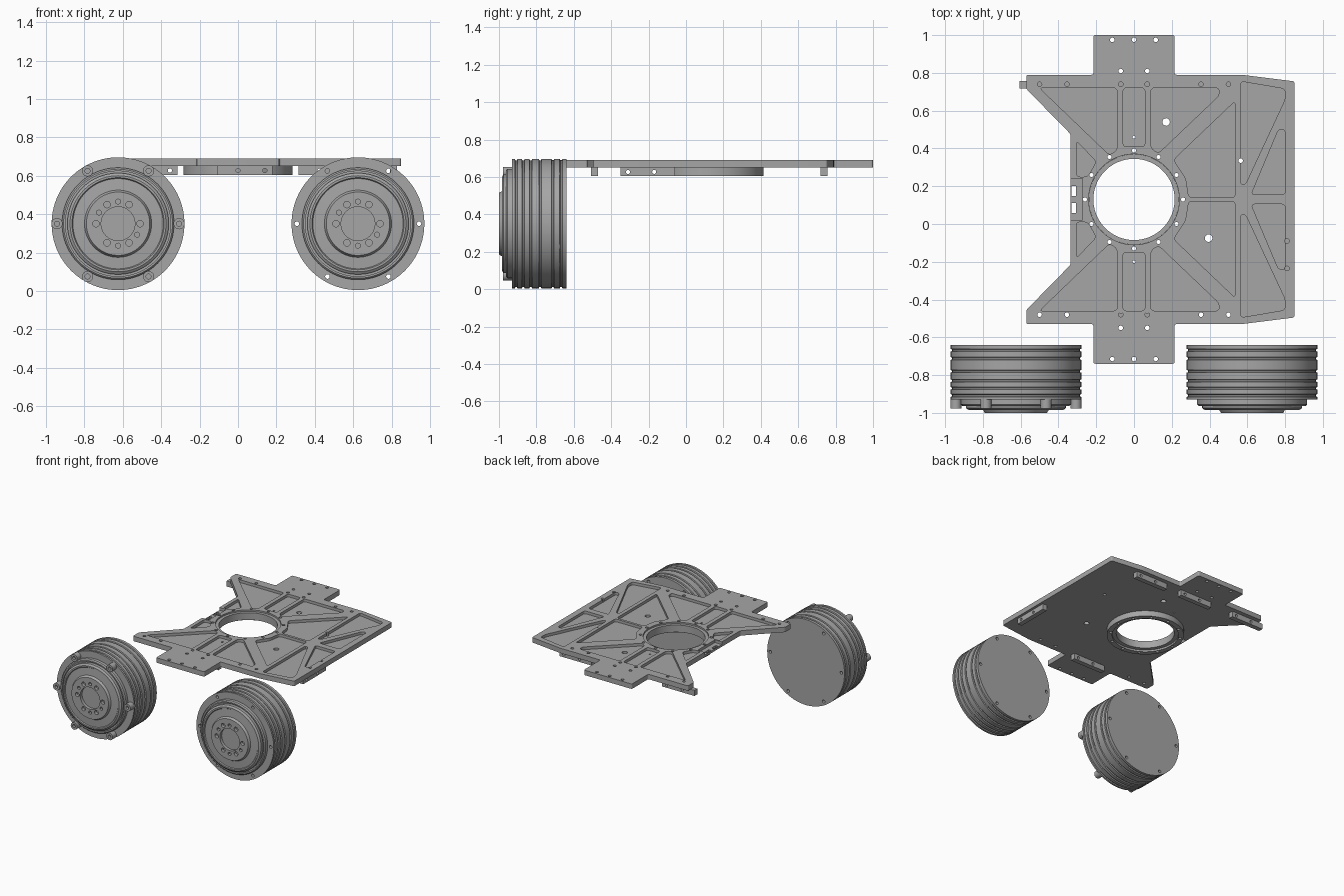
import bpy, bmesh
from math import sin, cos, pi, radians
from mathutils import Vector, Matrix

cube = bpy.data.objects.get("Cube")
if cube:
    bpy.data.objects.remove(cube)

metal = bpy.data.materials.new("machined_grey")
metal.use_nodes = True
GREY = (0.38, 0.38, 0.38, 1)
metal.diffuse_color = GREY
metal.node_tree.nodes["Principled BSDF"].inputs["Base Color"].default_value = GREY

MID_Y = 0.13            # symmetry line of the plate
TOP, UNDER = 0.69, 0.65  # plate faces


def finish(bm, name):
    bmesh.ops.recalc_face_normals(bm, faces=bm.faces)
    mesh = bpy.data.meshes.new(name)
    bm.to_mesh(mesh)
    bm.free()
    mesh.materials.append(metal)
    ob = bpy.data.objects.new(name, mesh)
    bpy.context.scene.collection.objects.link(ob)
    return ob


def smooth(ob):
    bpy.ops.object.select_all(action='DESELECT')
    ob.select_set(True)
    bpy.context.view_layer.objects.active = ob
    bpy.ops.object.shade_smooth_by_angle(angle=radians(30))


def prism(bm, pts, z0, z1):
    low = bm.faces.new([bm.verts.new((x, y, z0)) for x, y in pts])
    new = bmesh.ops.extrude_face_region(bm, geom=[low])["geom"]
    bmesh.ops.translate(bm, vec=(0, 0, z1 - z0),
                        verts=[g for g in new if isinstance(g, bmesh.types.BMVert)])


def rounded(pts, r=0.02, steps=4):
    """Round each corner with a short quadratic curve."""
    out = []
    for i, p in enumerate(pts):
        p, a, b = Vector(p), Vector(pts[i - 1]), Vector(pts[(i + 1) % len(pts)])
        a = p + (a - p).normalized() * min(r, (a - p).length * 0.45)
        b = p + (b - p).normalized() * min(r, (b - p).length * 0.45)
        for k in range(steps + 1):
            t = k / steps
            out.append(a * (1 - t) ** 2 + p * 2 * t * (1 - t) + b * t * t)
    return out


def rod(bm, centre, r, length, axis='Z', seg=16):
    turn = {'Z': Matrix(), 'Y': Matrix.Rotation(pi / 2, 4, 'X'),
            'X': Matrix.Rotation(pi / 2, 4, 'Y')}[axis]
    bmesh.ops.create_cone(bm, cap_ends=True, segments=seg, radius1=r, radius2=r,
                          depth=length, matrix=Matrix.Translation(centre) @ turn)


def lathe(name, profile, centre, axis, closed=False, seg=96):
    """Revolve (radius, along) points about the Y or Z axis."""
    bm = bmesh.new()
    vs = [bm.verts.new((r, h, 0) if axis == 'Y' else (r, 0, h)) for r, h in profile]
    for a, b in zip(vs, vs[1:] + (vs[:1] if closed else [])):
        bm.edges.new((a, b))
    bmesh.ops.spin(bm, geom=bm.verts[:] + bm.edges[:], cent=(0, 0, 0), angle=2 * pi, steps=seg,
                   axis=(0, 1, 0) if axis == 'Y' else (0, 0, 1), use_merge=True)
    bmesh.ops.remove_doubles(bm, verts=bm.verts, dist=0.0001)
    bmesh.ops.translate(bm, vec=centre, verts=bm.verts)
    return finish(bm, name)


def cut(ob, bm):
    """Subtract the solids in bm and keep the result."""
    tool = finish(bm, "cutter")
    tool.hide_render = True
    mod = ob.modifiers.new("cut", 'BOOLEAN')
    mod.operation, mod.solver, mod.object = 'DIFFERENCE', 'EXACT', tool
    dg = bpy.context.evaluated_depsgraph_get()
    mesh = bpy.data.meshes.new_from_object(ob.evaluated_get(dg))
    ob.modifiers.clear()
    ob.data = mesh
    bpy.data.objects.remove(tool)


def mirrored(pts):
    return [(x, 2 * MID_Y - y) for x, y in pts]


# Base plate outline: one half, then its mirror image
half = [(0.85, 0.755), (0.57, 0.79), (0.215, 0.79), (0.215, 1.0), (-0.215, 1.0),
        (-0.215, 0.79), (-0.57, 0.79), (-0.57, 0.715), (-0.335, 0.475)]
bm = bmesh.new()
prism(bm, rounded(half + mirrored(half)[::-1], 0.012), UNDER, TOP)
plate = finish(bm, "base_plate")

# Lightening pockets in the top face
pockets = [
    [(-0.5, 0.72), (-0.09, 0.72), (-0.09, 0.39), (-0.13, 0.365)],
    [(0.09, 0.72), (0.45, 0.72), (0.45, 0.68), (0.13, 0.375), (0.09, 0.4)],
    [(-0.058, 0.72), (0.058, 0.72), (0.058, 0.41), (-0.058, 0.41)],
    [(0.535, 0.65), (0.535, 0.14), (0.29, 0.14), (0.275, 0.24), (0.21, 0.34)],
    [(-0.305, 0.44), (-0.2, 0.33), (-0.245, 0.25), (-0.305, 0.25)],
    [(0.565, 0.755), (0.8, 0.715), (0.8, 0.66), (0.59, 0.21), (0.565, 0.21)],
    [(0.62, 0.155), (0.8, 0.155), (0.8, 0.5), (0.765, 0.5)],
]
bm = bmesh.new()
for p in pockets:
    for pts in (p, mirrored(p)):
        prism(bm, rounded(pts), 0.668, 0.72)
prism(bm, [(-0.36, 0.02), (-0.273, 0.02), (-0.273, 0.24), (-0.36, 0.24)], 0.668, 0.72)
cut(plate, bm)

# Central opening, screw holes and slots
pairs = [(x, 0.74) for x in (-0.5, -0.355, -0.07, 0.07, 0.355, 0.5)]
pairs += [(-0.07, 0.81), (0.07, 0.81), (-0.115, 0.975), (0, 0.975), (0.115, 0.975)]
holes = [(x, y, 0.012) for x, y in pairs + mirrored(pairs)]
holes += [(0.17, 0.54, 0.02), (0.395, -0.075, 0.02), (0.565, 0.335, 0.012),
          (0.81, -0.09, 0.012), (0.81, -0.235, 0.012), (0, 0.46, 0.008), (0, -0.2, 0.008)]
bolt_circle = [(0.26 * cos(k * pi / 6), MID_Y + 0.26 * sin(k * pi / 6), 0.011) for k in range(12)]
bm = bmesh.new()
rod(bm, (0, MID_Y, 0.67), 0.24, 0.2, seg=96)
for x, y, r in holes + bolt_circle:
    rod(bm, (x, y, 0.67), r, 0.2)
for y in (0.085, 0.175):
    prism(bm, [(-0.33, y - 0.027), (-0.308, y - 0.027), (-0.308, y + 0.027), (-0.33, y + 0.027)], 0.6, 0.75)
cut(plate, bm)
smooth(plate)

# Bearing ring under the opening
ring = lathe("bearing_ring", [(0.245, 0.605), (0.285, 0.605), (0.285, UNDER), (0.2395, UNDER), (0.2395, 0.678),
                              (0.215, 0.678), (0.215, 0.62), (0.245, 0.62)],
             (0, MID_Y, 0), 'Z', closed=True)
bm = bmesh.new()
for x, y, r in bolt_circle:
    rod(bm, (x, y, 0.63), r, 0.2)
cut(ring, bm)
smooth(ring)

# Mounting rails below the plate edges
rails = {"back_left_rail": (0.46, 0.737, 'X'), "back_middle_rail": (0.035, 0.737, 'X'),
         "back_right_rail": (-0.46, 0.737, 'X'), "front_middle_rail": (0.035, -0.49, 'X'),
         "left_side_rail": (0.81, -0.205, 'Y')}
for name, (x, y, along) in rails.items():
    bm = bmesh.new()
    sx, sy = (0.145, 0.019) if along == 'X' else (0.019, 0.145)
    prism(bm, [(x - sx, y - sy), (x + sx, y - sy), (x + sx, y + sy), (x - sx, y + sy)], 0.605, UNDER)
    rail = finish(bm, name)
    bm = bmesh.new()
    for d in (-0.035, 0.105):
        c = (x + d, y, 0.627) if along == 'X' else (x, y - d, 0.627)
        rod(bm, c, 0.011, 0.2, 'Y' if along == 'X' else 'X')
    cut(rail, bm)
    smooth(rail)

# Wheel drums with shallow grooves and a stepped hub
R, HUB_Z, BACK, RIM = 0.346, 0.35, -0.64, -0.93
profile = [(0, BACK), (R, BACK)]
for y in (-0.668, -0.712, -0.78, -0.83, -0.87, -0.908):
    profile += [(R, y + 0.007), (R - 0.008, y + 0.004), (R - 0.008, y - 0.004), (R, y - 0.007)]
profile += [(R, RIM), (0.292, RIM), (0.292, -0.955), (0.284, -0.963), (0.274, -0.963), (0.274, -0.95),
            (0.264, -0.95), (0.264, -0.975), (0.25, -0.985), (0.24, -0.985), (0.235, -0.978),
            (0.175, -0.982), (0.165, -1.0), (0.088, -1.0), (0.088, -0.975), (0, -0.975)]
for side, cx in (("right", -0.625), ("left", 0.625)):
    wheel = lathe(side + "_wheel", profile, (cx, 0, HUB_Z), 'Y')
    bm = bmesh.new()
    for k in range(6):
        a = k * pi / 3
        rod(bm, (cx + 0.318 * cos(a), -0.8, HUB_Z + 0.318 * sin(a)), 0.012, 0.6, 'Y')
        rod(bm, (cx + 0.115 * cos(a), -1.0, HUB_Z + 0.115 * sin(a)), 0.017, 0.05, 'Y')
    for deg in (90, 150, 270, 330):
        a = radians(deg)
        a += radians(-0 if deg in (90, 270) else 0)
        d = 0.115
        if deg in (150, 330):
            a = radians(deg)
        rod(bm, (cx + d * cos(a), -1.0, HUB_Z + d * sin(a)), 0.014, 0.05, 'Y', 6)
    cut(wheel, bm)
    smooth(wheel)

# Socket-head bolts on the right wheel's rim
for k in range(6):
    a = k * pi / 3
    bolt = lathe(f"right_wheel_bolt_{k + 1}", [(0, RIM), (0.029, RIM), (0.029, -0.978), (0.013, -0.978),
                                               (0.013, -0.955), (0, -0.955)],
                 (-0.625 + 0.318 * cos(a), 0, HUB_Z + 0.318 * sin(a)), 'Y', seg=20)
    smooth(bolt)
